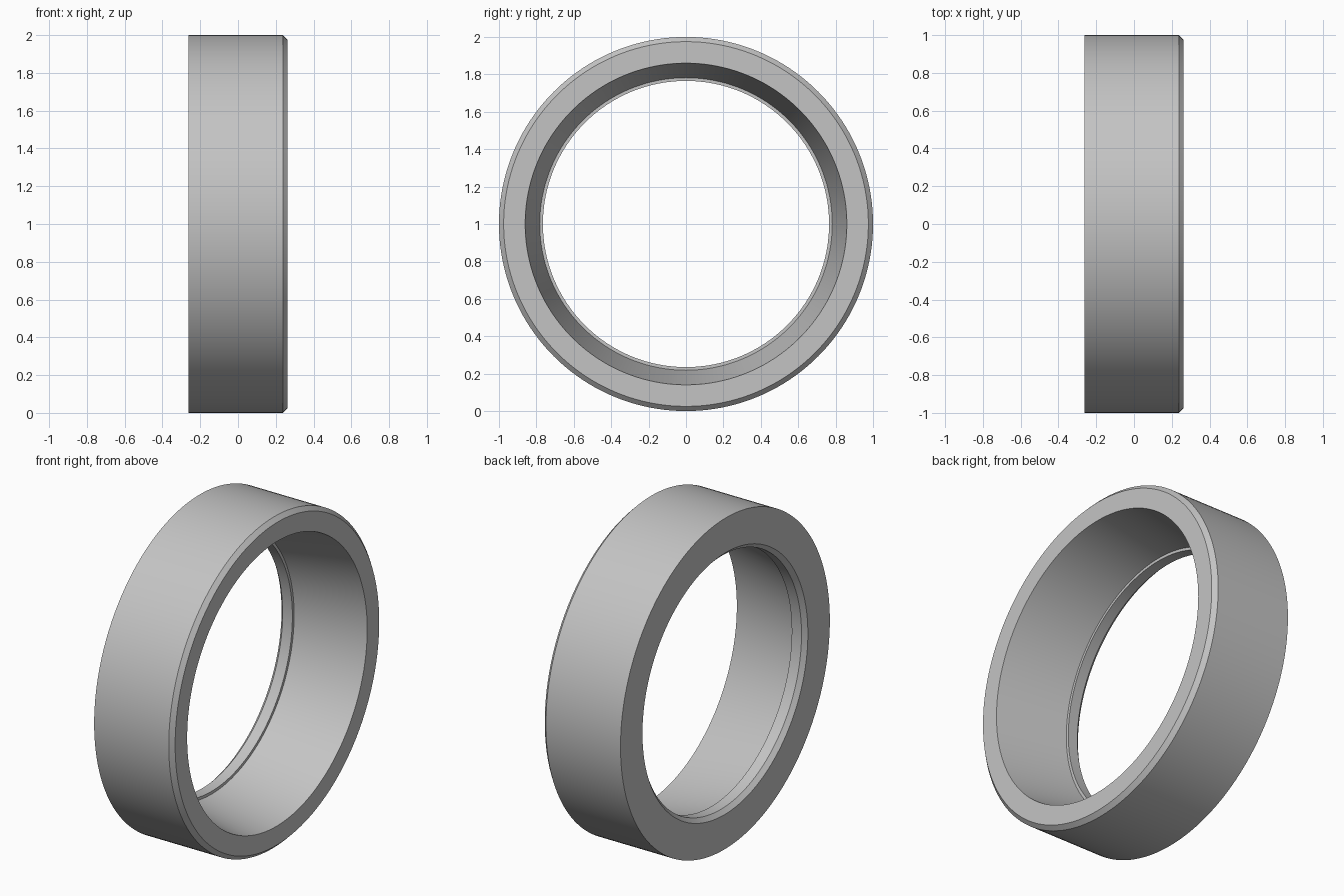
import bpy, bmesh, math
from mathutils import Matrix, Vector

cube = bpy.data.objects.get("Cube")
if cube:
    bpy.data.objects.remove(cube, do_unlink=True)

# Plain grey metal
steel = bpy.data.materials.new("light grey steel")
steel.use_nodes = True
grey = (0.55, 0.55, 0.55, 1)
steel.diffuse_color = grey
steel.node_tree.nodes["Principled BSDF"].inputs["Base Color"].default_value = grey

# Ring cross-section as (position along x, radius)
HALF, OUTER = 0.262, 1.0
profile = [
    (-HALF, OUTER), (HALF - 0.025, OUTER),      # outer wall
    (HALF, OUTER - 0.025), (HALF, 0.86),        # chamfer and front face
    (-0.172, 0.782), (-0.172, 0.765),           # tapered bore and step
    (-0.237, 0.765), (-HALF, 0.79),             # lip and its chamfer
]

# Sweep the section around the x axis
bm = bmesh.new()
verts = [bm.verts.new((x, 0, r)) for x, r in profile]
edges = [bm.edges.new((a, b)) for a, b in zip(verts, verts[1:] + verts[:1])]
bmesh.ops.spin(bm, geom=verts + edges, cent=(0, 0, 0), axis=(1, 0, 0),
               angle=math.tau, steps=160, use_merge=True)
bmesh.ops.remove_doubles(bm, verts=bm.verts, dist=0.0001)
bmesh.ops.recalc_face_normals(bm, faces=bm.faces)
bmesh.ops.translate(bm, vec=(0, 0, OUTER), verts=bm.verts)

mesh = bpy.data.meshes.new("tapered_ring")
bm.to_mesh(mesh)
bm.free()
mesh.materials.append(steel)
ring = bpy.data.objects.new("tapered_ring", mesh)
bpy.context.collection.objects.link(ring)

# Smooth walls with crisp rims
bpy.ops.object.select_all(action="DESELECT")
ring.select_set(True)
bpy.context.view_layer.objects.active = ring
bpy.ops.object.shade_smooth_by_angle(angle=math.radians(25))
